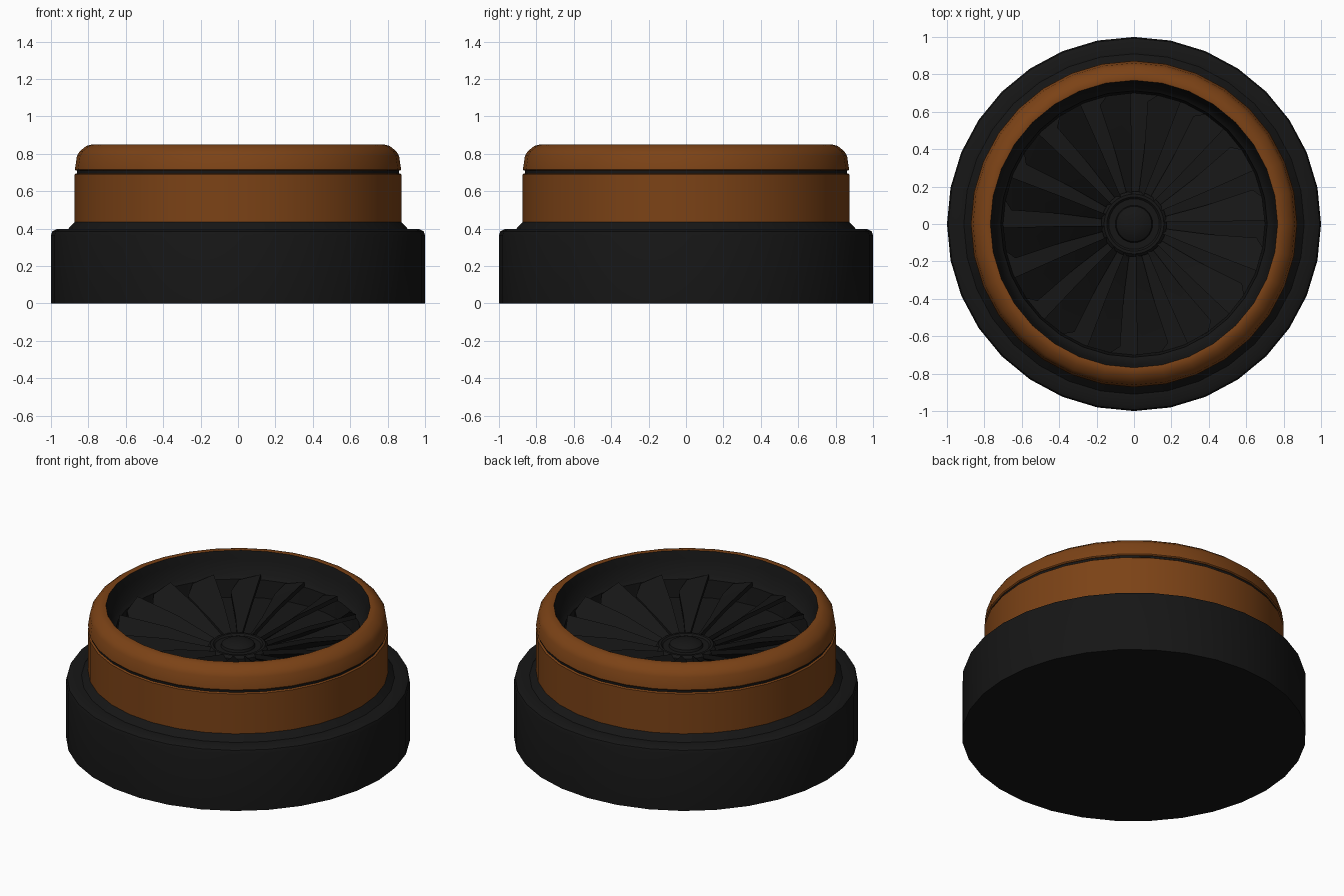
import bpy, bmesh, math

if "Cube" in bpy.data.objects:
    bpy.data.objects.remove(bpy.data.objects["Cube"])

BLADES = 16


def material(name, color):
    m = bpy.data.materials.new(name)
    m.diffuse_color = (*color, 1)
    m.use_nodes = True
    m.node_tree.nodes["Principled BSDF"].inputs["Base Color"].default_value = m.diffuse_color
    return m


black = material("black", (0.008, 0.008, 0.008))
copper = material("copper", (0.2, 0.055, 0.008))


def finish(name, bm, mat, angle=40):
    bmesh.ops.remove_doubles(bm, verts=bm.verts, dist=1e-5)
    bmesh.ops.recalc_face_normals(bm, faces=bm.faces)
    me = bpy.data.meshes.new(name)
    bm.to_mesh(me)
    bm.free()
    ob = bpy.data.objects.new(name, me)
    bpy.context.collection.objects.link(ob)
    me.materials.append(mat)
    bpy.context.view_layer.objects.active = ob
    ob.select_set(True)
    bpy.ops.object.shade_smooth_by_angle(angle=math.radians(angle))
    ob.select_set(False)
    return ob


def lathe(name, profile, mat, sides=32, closed=False):
    """Revolve (radius, height) points around z."""
    bm = bmesh.new()
    pts = profile + profile[:1] if closed else profile
    vs = [bm.verts.new((r, 0, z)) for r, z in pts]
    es = [bm.edges.new(p) for p in zip(vs, vs[1:])]
    bmesh.ops.spin(bm, geom=vs + es, axis=(0, 0, 1), cent=(0, 0, 0),
                   angle=math.tau, steps=sides, use_duplicate=False)
    return finish(name, bm, mat)


# wide base with rounded shoulder and a sloped collar
lathe("base", [(0, 0), (1, 0), (1, .365), (.993, .385), (.97, .397), (.91, .397),
               (.873, .435), (.84, .435)], black)
# lower copper band, dark groove, rounded copper rim
lathe("copper_band", [(.84, .43), (.873, .43), (.873, .69), (.866, .695), (.84, .695)], copper)
lathe("groove", [(.862, .68), (.862, .72)], black)
lathe("copper_rim", [(.84, .71), (.866, .71), (.872, .716), (.861, .79), (.845, .815), (.81, .843),
                     (.78, .85), (.768, .848)], copper)
# recessed bowl behind the blades
lathe("bowl", [(.768, .848), (.755, .80), (.735, .71), (.712, .69), (.70, .58), (0, .56)], black)
# centre hub: raised ring and dome
lathe("hub", [(.175, .55), (.175, .59), (.16, .605), (.145, .605), (.135, .595), (.10, .595),
              (.095, .61), (.07, .625), (.035, .633), (0, .635)], black)

# fan blades: tilted plates, narrow at the hub and cut off at the tip
bm = bmesh.new()
outline = [  # radius, angle in degrees, height
    (.15, 2, .60), (.42, 0, .68), (.70, 0, .73), (.70, 10.5, .69),
    (.66, 14.5, .635), (.40, 13, .60), (.15, 12, .575)]
for i in range(BLADES):
    a0 = 1.6 + i * 360 / BLADES
    layers = []
    for dz in (0, -.03):
        layers.append([bm.verts.new((r * math.cos(math.radians(a0 + a)),
                                     r * math.sin(math.radians(a0 + a)), z + dz))
                       for r, a, z in outline])
    top, low = layers
    n = len(outline)
    for q in ((0, 1, 5, 6), (1, 2, 3, 4, 5)):
        bm.faces.new([top[k] for k in q])
        bm.faces.new([low[k] for k in reversed(q)])
    for k in range(n):
        j = (k + 1) % n
        bm.faces.new((top[k], low[k], low[j], top[j]))
finish("fan_blades", bm, black, 25)
